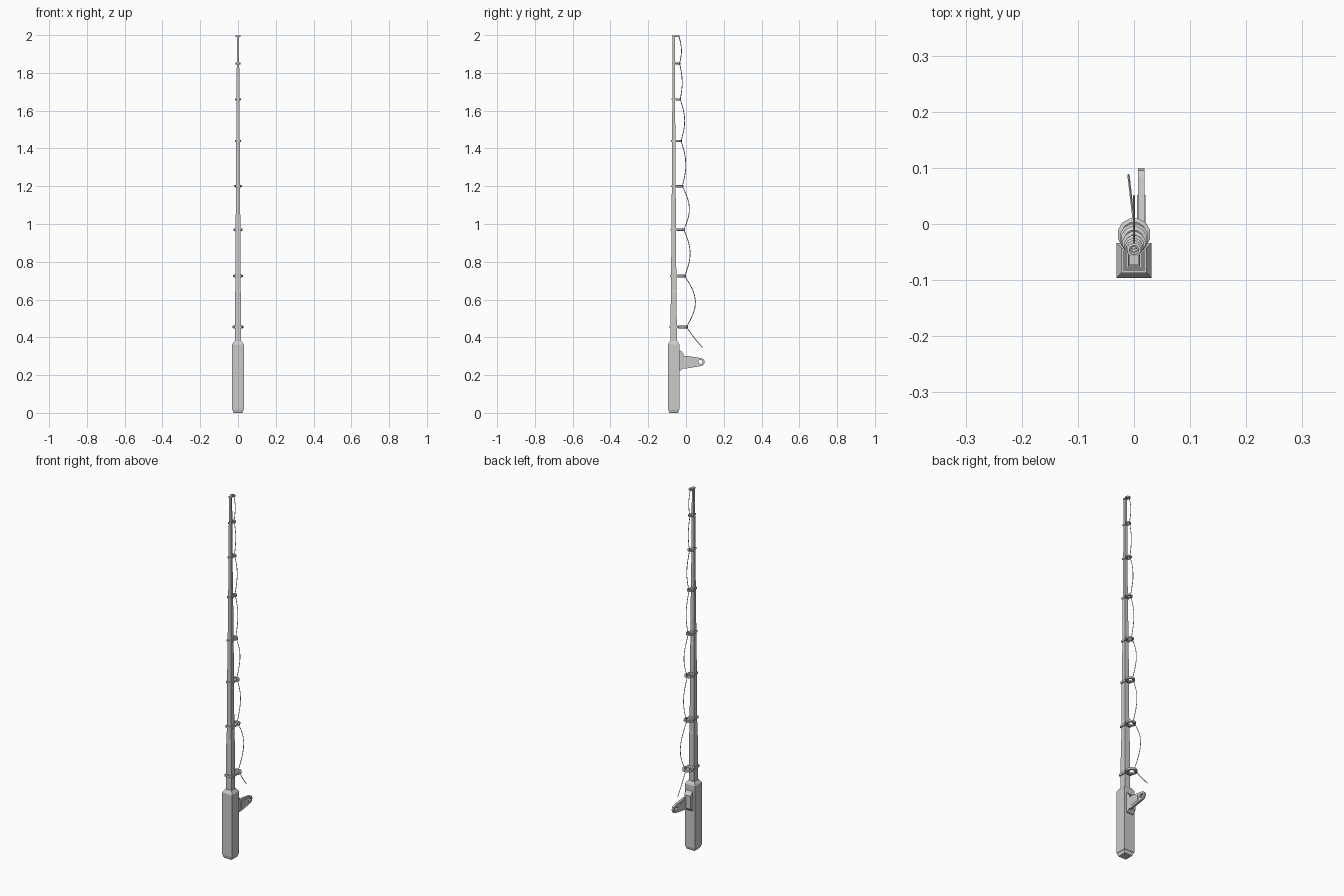
import bpy, bmesh, math
from mathutils import Vector

if "Cube" in bpy.data.objects:
    bpy.data.objects.remove(bpy.data.objects["Cube"])

CY = -0.065  # rod axis y


def finish(name, bm):
    bmesh.ops.recalc_face_normals(bm, faces=bm.faces)
    me = bpy.data.meshes.new(name)
    bm.to_mesh(me)
    bm.free()
    ob = bpy.data.objects.new(name, me)
    bpy.context.collection.objects.link(ob)
    return ob


def loft(name, rings):
    """Skin a list of equal-length point rings and cap the ends."""
    bm = bmesh.new()
    vs = [[bm.verts.new(p) for p in r] for r in rings]
    n = len(vs[0])
    for a, b in zip(vs, vs[1:]):
        for i in range(n):
            j = (i + 1) % n
            bm.faces.new((a[i], a[j], b[j], b[i]))
    bm.faces.new(vs[0])
    bm.faces.new(vs[-1])
    return finish(name, bm)


def square(z, h):
    return [(-h, CY - h, z), (h, CY - h, z), (h, CY + h, z), (-h, CY + h, z)]


def square_loft(name, sections):
    return loft(name, [square(z, h) for z, h in sections])


# Grip with chamfered ends
square_loft("grip", [(0.018, 0.031), (0.362, 0.031), (0.38, 0.019)])
square_loft("butt_cap", [(0, 0.023), (0.006, 0.026), (0.018, 0.029)])

# Tapered square blank
blank = [(0.37, 0.0165), (0.64, 0.0155), (0.65, 0.014), (1.13, 0.0115),
         (1.14, 0.0105), (1.44, 0.0095), (1.45, 0.0085), (1.85, 0.0065), (1.995, 0.0055)]
square_loft("rod_blank", blank)


def rod_half(z):
    for (z0, h0), (z1, h1) in zip(blank, blank[1:]):
        if z <= z1:
            return h0 + (h1 - h0) * (z - z0) / (z1 - z0)
    return blank[-1][1]


def guide_ring(name, z, y0, y1, t):
    R = (y1 - y0) / 2
    yc, n = (y0 + y1) / 2, 12
    prof = [(R, -t * 0.7), (R, t * 0.7), (R - t, t), (R - 1.7 * t, t * 0.6),
            (R - 1.7 * t, -t * 0.6), (R - t, -t)]
    bm = bmesh.new()
    rings = []
    for i in range(n):
        a = 2 * math.pi * (i + 0.5) / n
        rings.append([bm.verts.new((r * math.cos(a), yc + r * math.sin(a), z + dz)) for r, dz in prof])
    for i in range(n):
        a, b = rings[i], rings[(i + 1) % n]
        for k in range(6):
            m = (k + 1) % 6
            bm.faces.new((a[k], a[m], b[m], b[k]))
    return finish(name, bm)


# Line guides: a collar around the blank and a ring behind it
guides = [(0.455, 0.011), (0.725, 0.001), (0.97, -0.004), (1.2, -0.013),
          (1.44, -0.02), (1.66, -0.025), (1.85, -0.029), (1.994, -0.033)]
for i, (z, y1) in enumerate(guides):
    h = rod_half(z)
    t = 0.0075 - 0.0004 * i
    c = h + 0.006 - 0.0005 * i
    square_loft(f"guide_collar_{i}", [(z - t * 0.8, c), (z + t * 0.8, c)])
    guide_ring(f"guide_ring_{i}", z, CY + h, y1, t)

# Slack line bulging between the guides, with a loose tail
bulge = [0.05, 0.022, 0.018, -0.001, -0.007, -0.02, -0.024]
pts = [Vector((-0.01, 0.088, 0.345)), Vector((-0.005, 0.045, 0.395))]
knots = [Vector((0, y - 0.0085 + 0.0006 * i, z)) for i, (z, y) in enumerate(guides)]
for i, (a, b) in enumerate(zip(knots, knots[1:])):
    rise = bulge[i] - (a.y + b.y) / 2
    for k in range(8):
        p = a.lerp(b, k / 8)
        p.y += rise * math.sin(math.pi * k / 8)
        pts.append(p)
pts.append(knots[-1])
side = Vector((1, 0, 0))
rings = []
for i, p in enumerate(pts):
    d = (pts[min(i + 1, len(pts) - 1)] - pts[max(i - 1, 0)]).normalized()
    u = (side - d * side.dot(d)).normalized()
    v = d.cross(u)
    rings.append([p + 0.002 * (u * math.cos(q * math.pi / 2) + v * math.sin(q * math.pi / 2))
                  for q in range(4)])
loft("fishing_line", rings)

# Reel foot on the back of the grip


def foot_section(y, hx, z0, z1):
    return [(-hx, y, z0), (hx, y, z0), (hx, y, z1), (-hx, y, z1)]


loft("reel_foot", [foot_section(-0.04, 0.02, 0.222, 0.332),
                   foot_section(-0.026, 0.02, 0.226, 0.328),
                   foot_section(-0.012, 0.019, 0.24, 0.312)])

# Reel crank: flat tapered arm with a hole near its rounded tip
outer = [(-0.02, 0.236), (0.0, 0.235), (0.085, 0.249), (0.095, 0.256), (0.099, 0.27),
         (0.095, 0.283), (0.082, 0.29), (0.0, 0.302), (-0.02, 0.298)]
arm = loft("reel_arm", [[(x, y, z) for y, z in outer] for x in (0.007, 0.019)])
cut = loft("hole_cutter", [[(x, 0.076 + 0.012 * math.cos(a * math.pi / 4), 0.27 + 0.011 * math.sin(a * math.pi / 4))
                            for a in range(8)] for x in (-0.02, 0.05)])
cut.hide_render = True
cut.hide_viewport = True
mod = arm.modifiers.new("hole", "BOOLEAN")
mod.object = cut
mod.operation = "DIFFERENCE"
mod.solver = "EXACT"

# Raised panel on both faces of the arm
panel = [(0.0, 0.248), (0.052, 0.254), (0.052, 0.284), (0.0, 0.291)]
loft("reel_arm_panel", [[(x, y, z) for y, z in panel] for x in (0.0055, 0.0205)])
